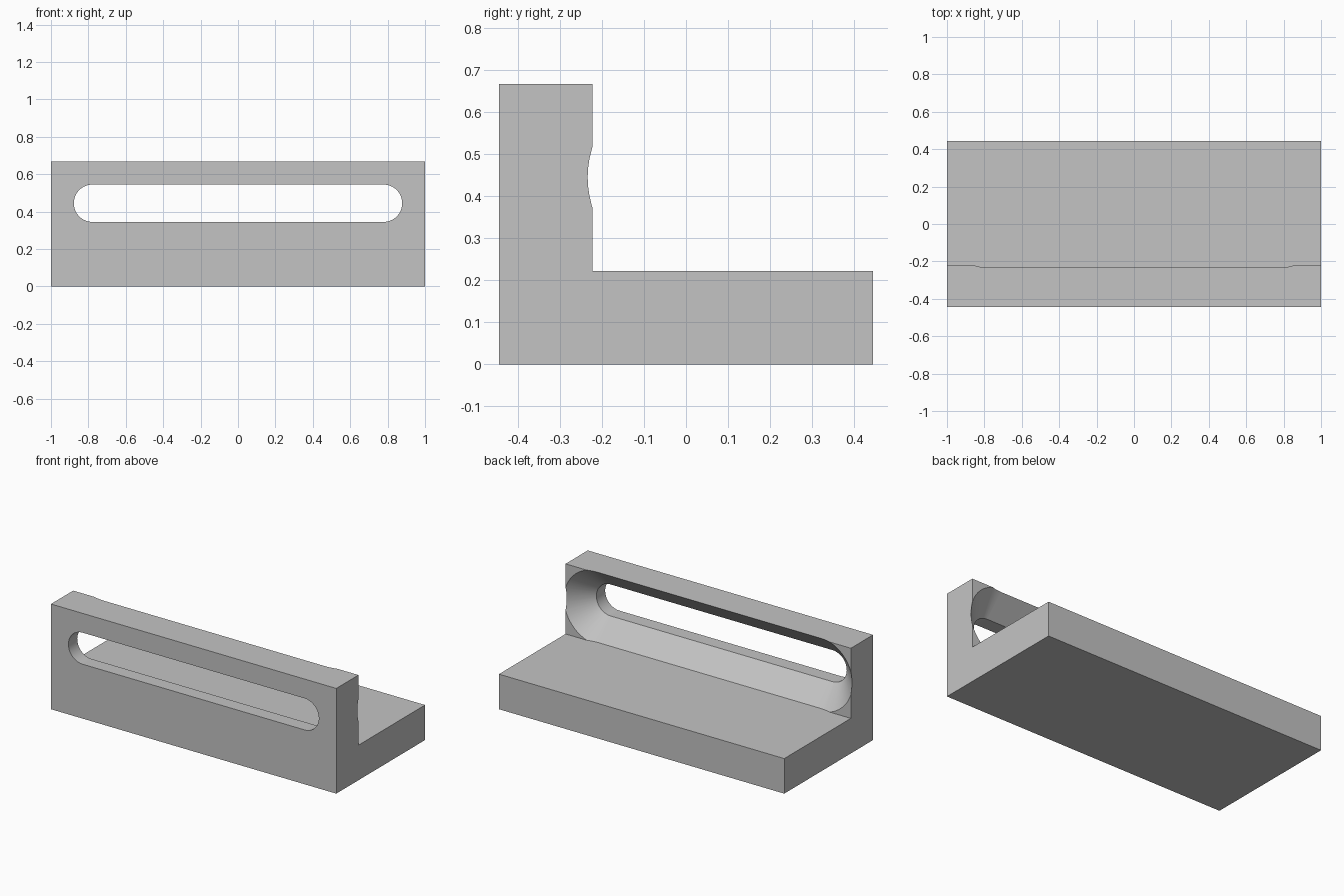
import bpy, bmesh, math

cube = bpy.data.objects.get("Cube")
if cube:
    bpy.data.objects.remove(cube, do_unlink=True)

U = 2 / 9                       # plate thickness
BACK, FRONT, WALL = 2 * U, -2 * U, -U
HEIGHT, SLOT_Z = 3 * U, 2 * U
SLOT_X, SLOT_R = 3.5 * U, 0.1   # slot arc centres and radius
LIP_Y = -0.356                  # where the straight slot starts to flare
STEPS = 32

grey = bpy.data.materials.new("light_grey")
grey.use_nodes = True
colour = (0.55, 0.55, 0.55, 1)
grey.diffuse_color = colour
grey.node_tree.nodes["Principled BSDF"].inputs["Base Color"].default_value = colour


def loft(name, rings, clip_z=None):
    """Closed solid through matching rings of points."""
    bm = bmesh.new()
    loops = [[bm.verts.new(p) for p in ring] for ring in rings]
    for a, b in zip(loops, loops[1:]):
        for i in range(len(a)):
            j = (i + 1) % len(a)
            bm.faces.new((a[i], a[j], b[j], b[i]))
    bm.faces.new(loops[0][::-1])
    bm.faces.new(loops[-1])
    if clip_z is not None:
        cut = bmesh.ops.bisect_plane(bm, geom=bm.verts[:] + bm.edges[:] + bm.faces[:],
                                     plane_co=(0, 0, clip_z), plane_no=(0, 0, 1),
                                     clear_inner=True)
        edges = [e for e in cut["geom_cut"] if isinstance(e, bmesh.types.BMEdge)]
        bmesh.ops.contextual_create(bm, geom=edges)
    bmesh.ops.recalc_face_normals(bm, faces=bm.faces[:])
    mesh = bpy.data.meshes.new(name)
    bm.to_mesh(mesh)
    bm.free()
    mesh.materials.append(grey)
    obj = bpy.data.objects.new(name, mesh)
    bpy.context.collection.objects.link(obj)
    return obj


def stadium(y, r):
    """Slot outline of radius r at depth y."""
    ring = []
    for side in (1, -1):
        for i in range(STEPS + 1):
            a = math.pi * i / STEPS - math.pi / 2
            ring.append((side * (SLOT_X + r * math.cos(a)), y, SLOT_Z + side * r * math.sin(a)))
    return ring


# L-shaped body
profile = [(FRONT, 0), (BACK, 0), (BACK, U), (WALL, U), (WALL, HEIGHT), (FRONT, HEIGHT)]
body = loft("bracket_body", [[(x, y, z) for y, z in profile] for x in (-1, 1)])

# Slot with a 45 degree flare towards the back, kept above the base
end_y = WALL + 0.03
cutter = loft("slot_cutter", [stadium(FRONT - 0.1, SLOT_R), stadium(LIP_Y, SLOT_R),
                              stadium(end_y, SLOT_R + end_y - LIP_Y)], clip_z=U)
cutter.hide_render = True

mod = body.modifiers.new("slot", "BOOLEAN")
mod.operation = "DIFFERENCE"
mod.solver = "EXACT"
mod.object = cutter
bpy.ops.object.select_all(action="DESELECT")
bpy.context.view_layer.objects.active = body
body.select_set(True)
bpy.ops.object.modifier_apply(modifier=mod.name)
bpy.data.objects.remove(cutter, do_unlink=True)
bpy.ops.object.shade_smooth_by_angle(angle=math.radians(30))
